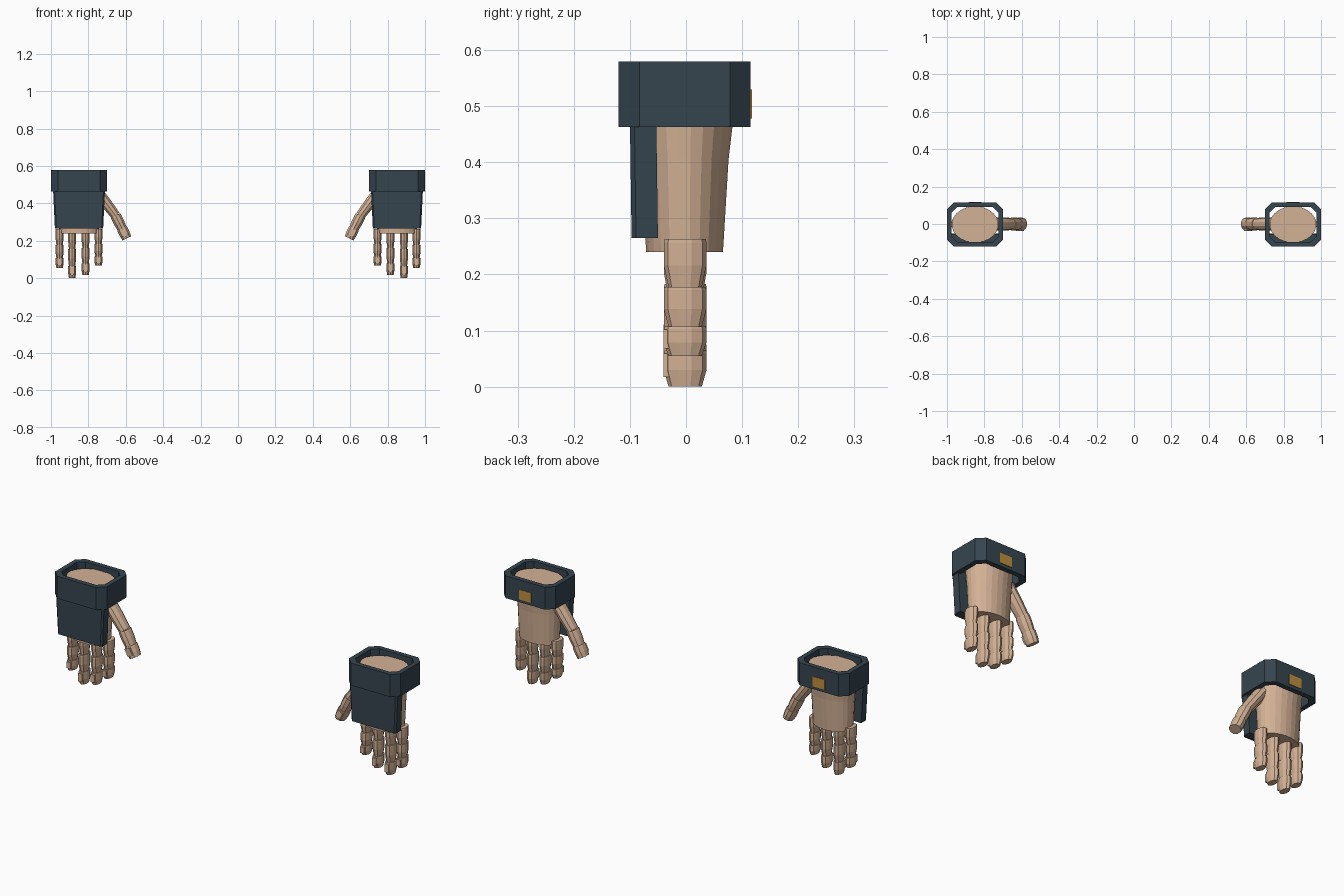
import bpy, bmesh, math
from mathutils import Vector

cube = bpy.data.objects.get("Cube")
if cube:
    bpy.data.objects.remove(cube)


def material(name, srgb):
    rgb = [((c / 255 + 0.055) / 1.055) ** 2.4 for c in srgb]
    m = bpy.data.materials.new(name)
    m.use_nodes = True
    m.diffuse_color = (*rgb, 1)
    m.node_tree.nodes["Principled BSDF"].inputs["Base Color"].default_value = (*rgb, 1)
    return m


skin = material("skin", (212, 178, 150))
armor = material("dark_slate", (54, 69, 79))
gold = material("gold", (190, 142, 62))

HAND_X = 0.85     # distance of each hand from the middle
MID_Y = -0.0025


def finish(name, bm, mat, side):
    """Turn a left-hand mesh into an object, mirrored for the right hand."""
    for v in bm.verts:
        v.co.x *= side
    bmesh.ops.recalc_face_normals(bm, faces=bm.faces)
    mesh = bpy.data.meshes.new(name)
    bm.to_mesh(mesh)
    bm.free()
    mesh.materials.append(mat)
    prefix = "left_" if side > 0 else "right_"
    ob = bpy.data.objects.new(prefix + name, mesh)
    bpy.context.collection.objects.link(ob)


def loft(bm, rings, closed=False):
    """Skin a list of point rings; cap the ends, or join last to first."""
    loops = [[bm.verts.new(p) for p in ring] for ring in rings]
    n = len(loops[0])
    pairs = list(zip(loops, loops[1:]))
    if closed:
        pairs.append((loops[-1], loops[0]))
    else:
        bm.faces.new(loops[0])
        bm.faces.new(loops[-1])
    for a, b in pairs:
        for i in range(n):
            j = (i + 1) % n
            bm.faces.new((a[i], a[j], b[j], b[i]))


def ellipse(center, u, ru, rv, sides):
    """Ring spanned by direction u and the y axis."""
    ring = []
    for i in range(sides):
        t = 2 * math.pi * (i + 0.5) / sides
        ring.append(center + u * ru * math.cos(t) + Vector((0, rv * math.sin(t), 0)))
    return ring


def octagon(hx, hy, cut, z):
    pts = [(hx, cut - hy), (hx, hy - cut), (hx - cut, hy), (cut - hx, hy),
           (-hx, hy - cut), (-hx, cut - hy), (cut - hx, -hy), (hx - cut, -hy)]
    return [Vector((HAND_X + x, MID_Y + y, z)) for x, y in pts]


def box(bm, center, u, d, hu, hy, hd):
    """Box with half sizes along u, y and d."""
    y = Vector((0, 1, 0))
    rings = [[center + d * k + u * hu * a + y * hy * b
              for a, b in ((-1, -1), (1, -1), (1, 1), (-1, 1))] for k in (-hd, hd)]
    loft(bm, rings)


def digit(name, joints, ru, rv, taper, side):
    """Chain of tapered segments through the joints, with a nail at the tip."""
    bm = bmesh.new()
    for a, b in zip(joints, joints[1:]):
        d = (b - a).normalized()
        u = Vector((-d.z, 0, d.x))
        shape = ((0, 0.97), (0.08, 1), (0.55, 1), (1, taper))
        loft(bm, [ellipse(a.lerp(b, t), u, ru * k, rv * k, 10) for t, k in shape])
    nail = a.lerp(b, 0.42) + Vector((0, 0.005 - rv, 0))
    box(bm, nail, u, d, ru * 0.5, 0.006, (b - a).length * 0.32)
    finish(name, bm, skin, side)


# name, x, tip height
FINGERS = (("index_finger", 0.746, 0.067), ("middle_finger", 0.815, 0.017),
           ("ring_finger", 0.887, 0.0), ("little_finger", 0.954, 0.055))
KNUCKLE_Z = 0.263
X = Vector((1, 0, 0))

for side in (1, -1):
    # palm and wrist
    bm = bmesh.new()
    profile = ((0.24, 0.107, 0.069), (0.405, 0.114, 0.079), (0.555, 0.125, 0.097))
    loft(bm, [ellipse(Vector((HAND_X, MID_Y, z)), X, rx, ry, 24) for z, rx, ry in profile])
    finish("palm", bm, skin, side)

    # fingers
    for name, x, tip in FINGERS:
        span = KNUCKLE_Z - tip
        joints = [Vector((x, -0.0015, KNUCKLE_Z - span * t)) for t in (0, 0.41, 0.75, 1)]
        digit(name, joints, 0.023, 0.038, 0.78, side)

    # thumb
    path = ((0.75, 0.463), (0.655, 0.335), (0.62, 0.266), (0.594, 0.213))
    digit("thumb", [Vector((x, 0, z)) for x, z in path], 0.03, 0.036, 0.9, side)

    # hollow wrist cuff
    bm = bmesh.new()
    outer, inner = (0.15, 0.1175, 0.037), (0.125, 0.0925, 0.03)
    loft(bm, [octagon(*outer, 0.463), octagon(*outer, 0.58),
              octagon(*inner, 0.58), octagon(*inner, 0.463)], closed=True)
    finish("wrist_cuff", bm, armor, side)

    # back-of-hand guard, slightly narrower at the bottom
    bm = bmesh.new()
    rings = []
    for z, hx, front, back in ((0.265, 0.129, -0.097, -0.05), (0.478, 0.139, -0.1, -0.053)):
        rings.append([Vector((HAND_X + x, y, z)) for x, y in (
            (-hx, front + 0.008), (0.008 - hx, front), (hx - 0.008, front),
            (hx, front + 0.008), (hx, back), (-hx, back))])
    loft(bm, rings)
    finish("hand_guard", bm, armor, side)

    # small plate on the palm side of the cuff
    bm = bmesh.new()
    box(bm, Vector((HAND_X, 0.115, 0.504)), X, Vector((0, 0, 1)), 0.035, 0.003, 0.026)
    finish("cuff_plate", bm, gold, side)
